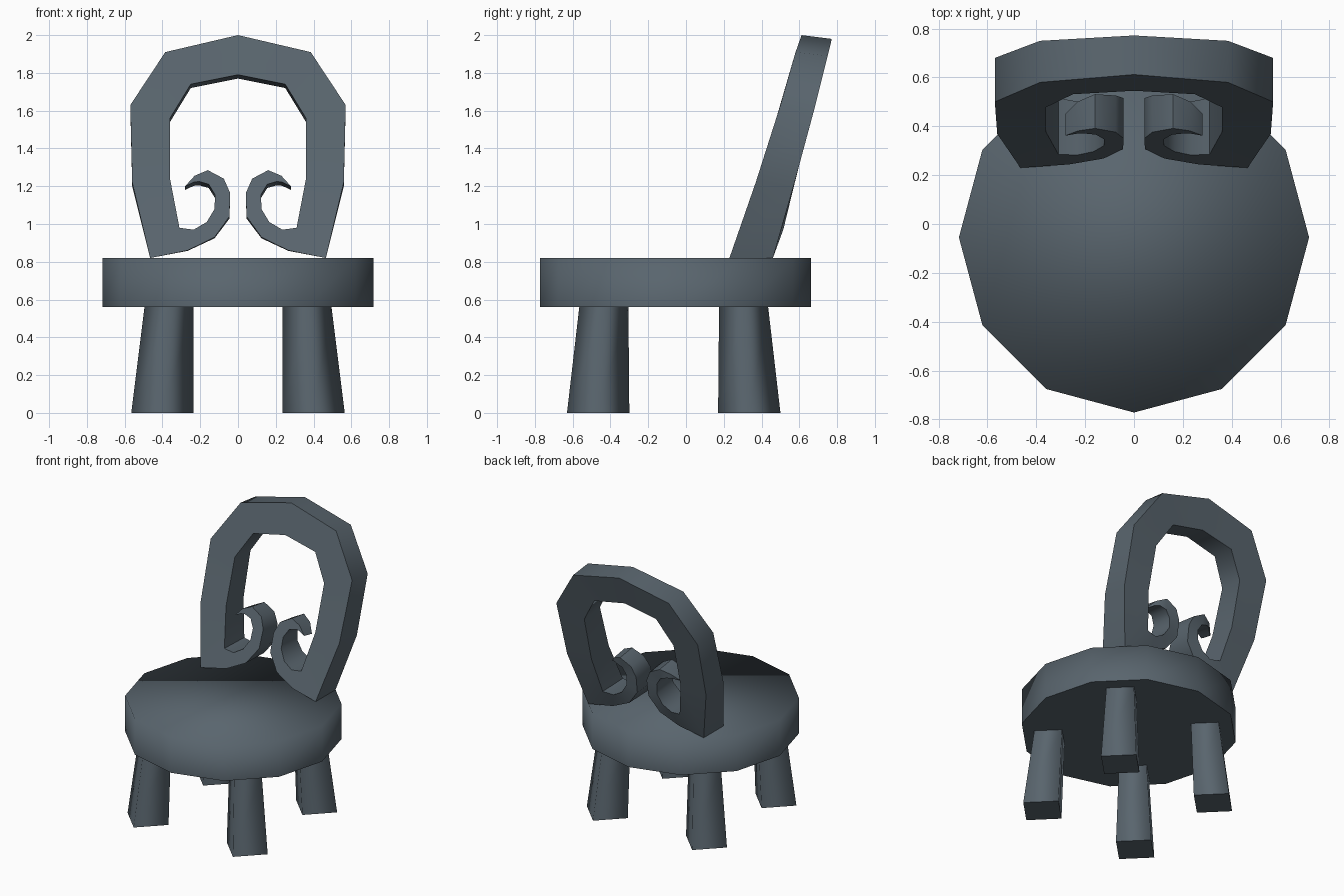
import bpy, bmesh, math

cube = bpy.data.objects.get("Cube")
if cube:
    bpy.data.objects.remove(cube, do_unlink=True)

slate = bpy.data.materials.new("dark slate")
slate.use_nodes = True
COLOUR = (0.10, 0.13, 0.155, 1)
slate.diffuse_color = COLOUR
slate.node_tree.nodes["Principled BSDF"].inputs["Base Color"].default_value = COLOUR


def finish(name, bm):
    bmesh.ops.recalc_face_normals(bm, faces=bm.faces)
    mesh = bpy.data.meshes.new(name)
    bm.to_mesh(mesh)
    bm.free()
    mesh.materials.append(slate)
    obj = bpy.data.objects.new(name, mesh)
    bpy.context.collection.objects.link(obj)
    return obj


def prism(name, sides, low, high, smooth_top):
    """Straight prism between two rings given as (x, y, z, radius); flat base."""
    bm = bmesh.new()
    rings = []
    for x, y, z, r in (low, high):
        angles = [math.tau * i / sides - math.pi / 2 for i in range(sides)]
        rings.append([bm.verts.new((x + r * math.cos(a), y + r * math.sin(a), z)) for a in angles])
    bm.faces.new(rings[0])
    top = bm.faces.new(rings[1])
    for i in range(sides):
        j = (i + 1) % sides
        side = bm.faces.new((rings[0][i], rings[0][j], rings[1][j], rings[1][i]))
        side.smooth = True
    top.smooth = smooth_top
    return finish(name, bm)


# Twelve-sided cushion seat with a softly shaded top
prism("seat", 12, (0, -0.055, 0.56, 0.717), (0, -0.055, 0.82, 0.717), True)

# Four splayed square legs, turned corner-on
for side, s in (("left", 1), ("right", -1)):
    prism("front_leg_" + side, 4, (s * 0.40, -0.465, 0, 0.165), (s * 0.365, -0.435, 0.56, 0.13), False)
    prism("back_leg_" + side, 4, (s * 0.40, 0.335, 0, 0.165), (s * 0.365, 0.305, 0.56, 0.13), False)

# Backrest: outer (x, z), inner (x, z) and depth, from the crown down to the scroll tip
STATIONS = [
    ((0, 2.0), (0, 1.79), 0.16),
    ((0.385, 1.91), (0.25, 1.74), 0.17),
    ((0.57, 1.63), (0.36, 1.56), 0.18),
    ((0.56, 1.22), (0.36, 1.24), 0.20),
    ((0.465, 0.82), (0.31, 0.98), 0.23),
    ((0.266, 0.86), (0.235, 0.97), 0.22),
    ((0.124, 0.93), (0.166, 1.01), 0.21),
    ((0.045, 1.04), (0.124, 1.08), 0.19),
    ((0.042, 1.165), (0.122, 1.155), 0.165),
    ((0.075, 1.24), (0.155, 1.21), 0.15),
    ((0.16, 1.285), (0.205, 1.225), 0.14),
    ((0.23, 1.255), (0.235, 1.222), 0.12),
    ((0.28, 1.2), (0.272, 1.203), 0.09),
]
LEAN = [(0.82, 0.23), (1.28, 0.39), (1.63, 0.50), (1.91, 0.58), (2.0, 0.612)]


def lean(z):
    """Depth of the backrest front at a height."""
    for (z0, y0), (z1, y1) in zip(LEAN, LEAN[1:]):
        if z <= z1:
            return y0 + (y1 - y0) * (z - z0) / (z1 - z0)
    return LEAN[-1][1]


bm = bmesh.new()
loops = []
for outer, inner, depth in STATIONS:
    front = [bm.verts.new((x, lean(z), z)) for x, z in (outer, inner)]
    rear = [bm.verts.new((x, lean(z) + depth, z - 0.02 * min(1, (z - 0.82) / 0.4)))
            for x, z in (inner, outer)]
    loops.append(front + rear)
for a, b in zip(loops, loops[1:]):
    for i in range(4):
        j = (i + 1) % 4
        bm.faces.new((a[i], a[j], b[j], b[i]))
bm.faces.new(loops[-1])

# Mirror the half and weld it at the crown
copy = bmesh.ops.duplicate(bm, geom=bm.verts[:] + bm.edges[:] + bm.faces[:])
for v in copy["geom"]:
    if isinstance(v, bmesh.types.BMVert):
        v.co.x = -v.co.x
bmesh.ops.remove_doubles(bm, verts=bm.verts, dist=0.0005)
backrest = finish("scrolled_backrest", bm)

bpy.ops.object.select_all(action="DESELECT")
backrest.select_set(True)
bpy.context.view_layer.objects.active = backrest
bpy.ops.object.shade_smooth_by_angle(angle=math.radians(50))
